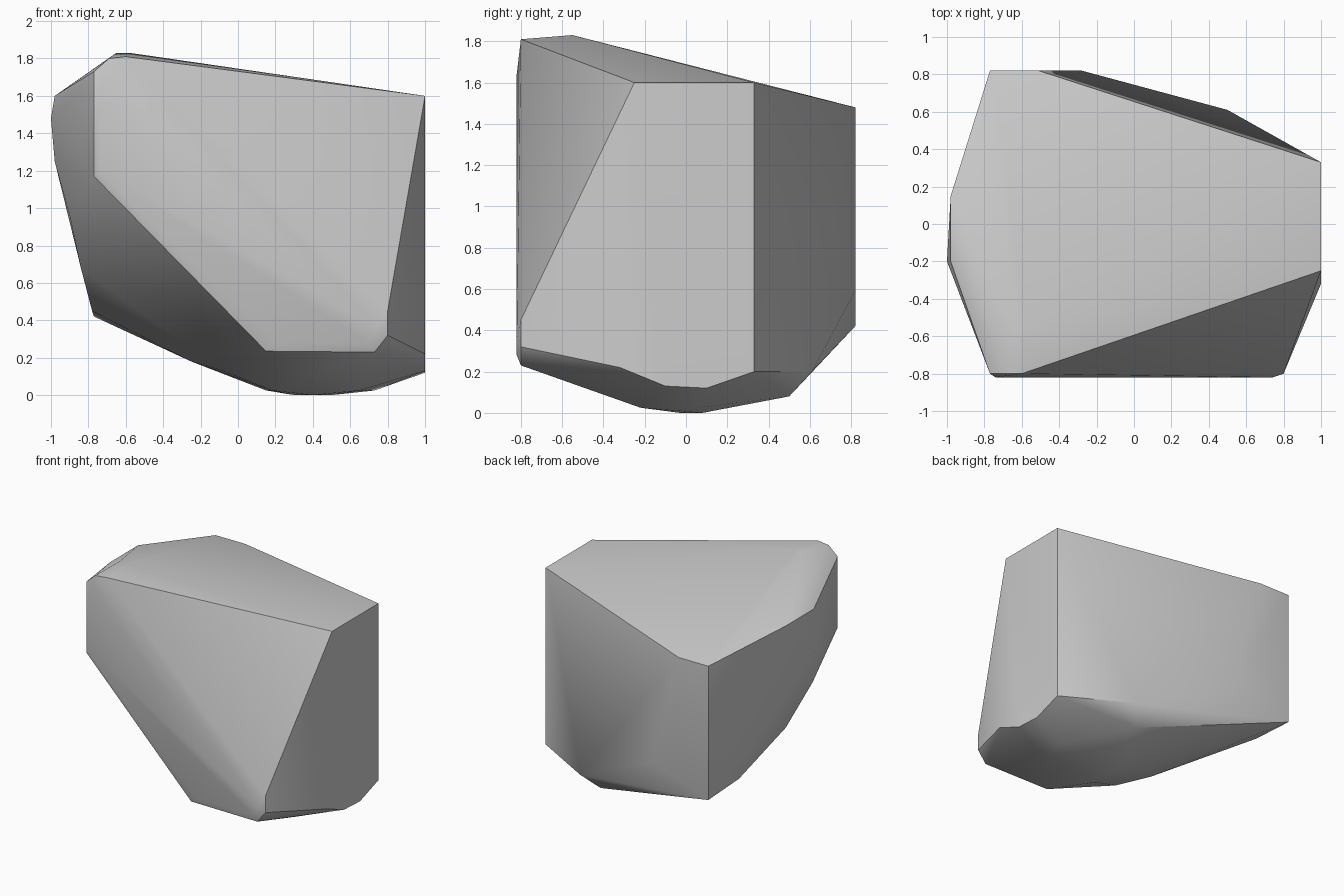
import bpy
import bmesh
from math import radians

old = bpy.data.objects.get("Cube")
if old:
    bpy.data.objects.remove(old, do_unlink=True)


def on_x(x, outline):
    """Facet outline given as (y, z) on a plane of constant x."""
    return [(x, y, z) for y, z in outline]


def on_y(y, outline):
    """Facet outline given as (x, z) on a plane of constant y."""
    return [(x, y, z) for x, z in outline]


def on_z(z, outline):
    """Facet outline given as (x, y) on a plane of constant z."""
    return [(x, y, z) for x, y in outline]


# Front facet: a slanted strip with a softened rim around it
front_face = on_y(-0.82, [(-0.74, 1.2), (-0.74, 1.64), (0.74, 0.36),
                          (0.7, 0.28), (0.2, 0.28)])
front_rim = on_y(-0.8, [(-0.77, 1.17), (-0.77, 1.73), (-0.69, 1.8), (-0.6, 1.81),
                        (0.8, 0.45), (0.8, 0.32), (0.73, 0.23), (0.15, 0.235)])

# Flat cut on the +x side
side_face = on_x(1.0, [(-0.25, 1.6), (0.33, 1.6), (0.33, 0.2),
                       (0.1, 0.12), (-0.1, 0.13), (-0.32, 0.22)])

# Back facet, with the blunt corner where it turns to the side
back_face = on_y(0.82, [(-0.77, 1.48), (-0.51, 1.48), (-0.28, 0.59), (-0.77, 0.42)])
back_corner = [(0.5, 0.61, 0.2), (0.4, 0.5, 0.08)]

# Crown: the rounded peak
crown = on_z(1.83, [(-0.58, -0.55), (-0.65, -0.55)])

# Curved -x flank, from its shoulder down to the back corner
flank = on_z(1.6, [(-0.98, 0.15), (-0.98, -0.2)]) + [
    (-1.0, -0.2, 1.48), (-0.98, -0.22, 1.25), (-0.9, -0.3, 0.96),
    (-0.84, -0.05, 0.68), (-0.78, 0.45, 0.45)]

# Underside: a shallow keel around the resting patch
underside = on_z(0.0, [(0.3, 0.08), (0.5, 0.08), (0.4, -0.03)]) + on_z(
    0.025, [(0.18, -0.22), (0.65, -0.22), (0.73, 0.05), (0.15, 0.1)]) + [
    (-0.08, -0.3, 0.13), (-0.25, -0.1, 0.18)]

# Wrap all facets into one solid stone
bm = bmesh.new()
for facet in (front_face, front_rim, side_face, back_face, back_corner,
              crown, flank, underside):
    for point in facet:
        bm.verts.new(point)
hull = bmesh.ops.convex_hull(bm, input=bm.verts)
unused = {v for v in hull["geom_interior"] + hull["geom_unused"]
          if isinstance(v, bmesh.types.BMVert)}
bmesh.ops.delete(bm, geom=list(unused), context="VERTS")
bmesh.ops.dissolve_limit(bm, angle_limit=radians(1), verts=bm.verts, edges=bm.edges)
bmesh.ops.recalc_face_normals(bm, faces=bm.faces)

mesh = bpy.data.meshes.new("rock")
bm.to_mesh(mesh)
bm.free()
rock = bpy.data.objects.new("rock", mesh)
bpy.context.collection.objects.link(rock)

# Plain stone colour
stone = bpy.data.materials.new("stone_grey")
stone.use_nodes = True
colour = (0.6, 0.6, 0.6, 1.0)
stone.diffuse_color = colour
stone.node_tree.nodes["Principled BSDF"].inputs["Base Color"].default_value = colour
mesh.materials.append(stone)

# Smooth the worn facets, keep the hard breaks crisp
bpy.ops.object.select_all(action="DESELECT")
rock.select_set(True)
bpy.context.view_layer.objects.active = rock
bpy.ops.object.shade_smooth_by_angle(angle=radians(30))
